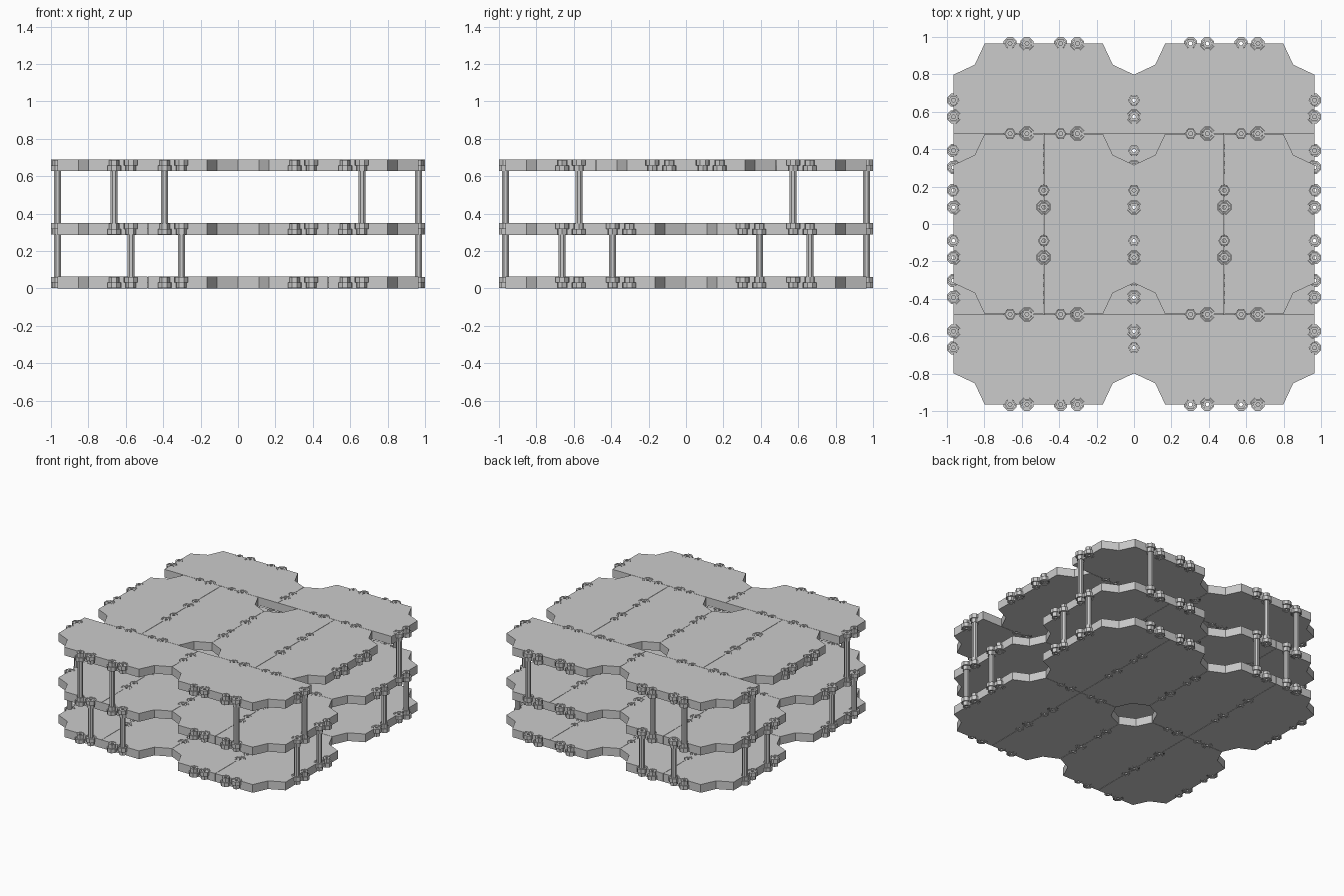
import bpy, bmesh
from math import cos, sin, pi

if "Cube" in bpy.data.objects:
    bpy.data.objects.remove(bpy.data.objects["Cube"])

T = 0.063                      # plate thickness
E = 0.965                      # half width of a layer, also one tile
H = E / 2
R = 0.165                      # octagonal corner notch radius
GAP = 0.0012
LAYERS = [0.0, 0.287, 0.627]
OFF = [-0.18, -0.09, 0.09, 0.18]


def ngon(x, y, r, n, turn=0.0):
    return [(x + r * cos(2 * pi * (i + turn) / n), y + r * sin(2 * pi * (i + turn) / n)) for i in range(n)]


def prism(bm, pts, z0, z1):
    lo = [bm.verts.new((x, y, z0)) for x, y in pts]
    hi = [bm.verts.new((x, y, z1)) for x, y in pts]
    bm.faces.new(lo[::-1])
    bm.faces.new(hi)
    n = len(pts)
    for i in range(n):
        j = (i + 1) % n
        bm.faces.new((lo[i], lo[j], hi[j], hi[i]))


def ring(bm, x, y, ro, ri, n, z0, z1, turn=0.0):
    loops = [[bm.verts.new((px, py, z)) for px, py in ngon(x, y, r, n, turn)]
             for r, z in ((ro, z0), (ro, z1), (ri, z1), (ri, z0))]
    for k in range(4):
        a, b = loops[k], loops[(k + 1) % 4]
        for i in range(n):
            j = (i + 1) % n
            bm.faces.new((a[i], a[j], b[j], b[i]))


def finish(bm, name):
    bmesh.ops.recalc_face_normals(bm, faces=bm.faces)
    me = bpy.data.meshes.new(name)
    bm.to_mesh(me)
    bm.free()
    ob = bpy.data.objects.new(name, me)
    bpy.context.collection.objects.link(ob)
    return ob


def half_tile(x0, x1, y0, y1, notches):
    """Rectangle, counter-clockwise from lower left, with chosen corners notched."""
    x0, x1, y0, y1 = x0 + GAP, x1 - GAP, y0 + GAP, y1 - GAP
    d = R * 0.68
    pts = []
    for i, (x, y, sx, sy) in enumerate(((x0, y0, 1, 1), (x1, y0, -1, 1), (x1, y1, -1, -1), (x0, y1, 1, -1))):
        if i in notches:
            p = [(x, y + sy * R), (x + sx * d, y + sy * d), (x + sx * R, y)]
            pts += p if i % 2 == 0 else p[::-1]
        else:
            pts.append((x, y))
    return pts


def split_tile(x0, y0):
    return [half_tile(x0, x0 + H, y0, y0 + E, (0, 3)),
            half_tile(x0 + H, x0 + E, y0, y0 + E, (1, 2))]


# Tile outlines and connector positions
lower_tiles = [t for x in (-E, 0) for y in (-E, 0) for t in split_tile(x, y)]
upper_tiles = [t for x in (-E, 0) for t in split_tile(x, -H)]
for x in (-E, 0):
    upper_tiles.append(half_tile(x, x + E, H, E, (2, 3)))
    upper_tiles.append(half_tile(x, x + E, -E, -H, (0, 1)))

# each connector: x, y, True when its lug sits in the upper half of the plate
lower_lugs, upper_lugs = [], []
for i, o in enumerate(OFF):
    up = i % 2 == 1
    for c in (-H, H):
        lower_lugs += [(c + o, y, up) for y in (-E, 0, E)]
        lower_lugs += [(x, c + o, not up) for x in (-E, -H, 0, H, E)]
        upper_lugs += [(c + o, y, up) for y in (-E, -H, H, E)]
    upper_lugs += [(x, o, not up) for x in (-E, -H, 0, H, E)]
for x in (-E, 0, E):
    for s in (-1, 1):
        upper_lugs += [(x, s * (H + 0.09), True), (x, s * (H + 0.18), False)]


def build_layer(label, z, tiles, lugs):
    # plate with pockets for the lugs
    bm = bmesh.new()
    for t in tiles:
        prism(bm, t, z, z + T)
    plate = finish(bm, label + "_plate")
    bm = bmesh.new()
    for x, y, up in lugs:
        a, b = (z + T / 2, z + T + 0.01) if up else (z - 0.01, z + T / 2)
        prism(bm, ngon(x, y, 0.039, 8, 0.5), a, b)
        a, b = (z - 0.01, z + T / 2 + 0.001) if up else (z + T / 2 - 0.001, z + T + 0.01)
        prism(bm, ngon(x, y, 0.029, 6), a, b)
    cutter = finish(bm, label + "_pocket_cutter")
    cutter.hide_render = True
    mod = plate.modifiers.new("pockets", 'BOOLEAN')
    mod.operation = 'DIFFERENCE'
    mod.solver = 'EXACT'
    mod.use_self = True
    mod.object = cutter
    bpy.context.view_layer.objects.active = plate
    bpy.ops.object.modifier_apply(modifier=mod.name)
    bpy.data.objects.remove(cutter)
    # octagonal lugs and hexagonal nuts
    bm = bmesh.new()
    for x, y, up in lugs:
        a, b = (z + T / 2, z + T - 0.001) if up else (z + 0.001, z + T / 2)
        ring(bm, x, y, 0.037, 0.0275, 8, a, b, 0.5)
    finish(bm, label + "_lugs")
    bm = bmesh.new()
    for x, y, up in lugs:
        ring(bm, x, y, 0.0265, 0.011, 6, z + 0.002, z + T - 0.002)
    finish(bm, label + "_nuts")


build_layer("bottom", LAYERS[0], lower_tiles, lower_lugs)
build_layer("middle", LAYERS[1], lower_tiles, lower_lugs)
build_layer("top", LAYERS[2], upper_tiles, upper_lugs)

# Support rods between the layers
near, far = H + 0.09, H + 0.18
rods = [
    ("lower_rods", LAYERS[0], LAYERS[1], (-near, -(H - 0.18)), (-far, -(H - 0.09), H - 0.09, far)),
    ("upper_rods", LAYERS[1], LAYERS[2], (-far, -(H - 0.09), far), (-near, near)),
]
for name, za, zb, xs, ys in rods:
    bm = bmesh.new()
    spots = [(x, s * E) for x in xs for s in (-1, 1)] + [(s * E, y) for y in ys for s in (-1, 1)]
    for x, y in spots:
        prism(bm, ngon(x, y, 0.02, 8, 0.5), za + T - 0.01, zb + 0.01)
    finish(bm, name)
